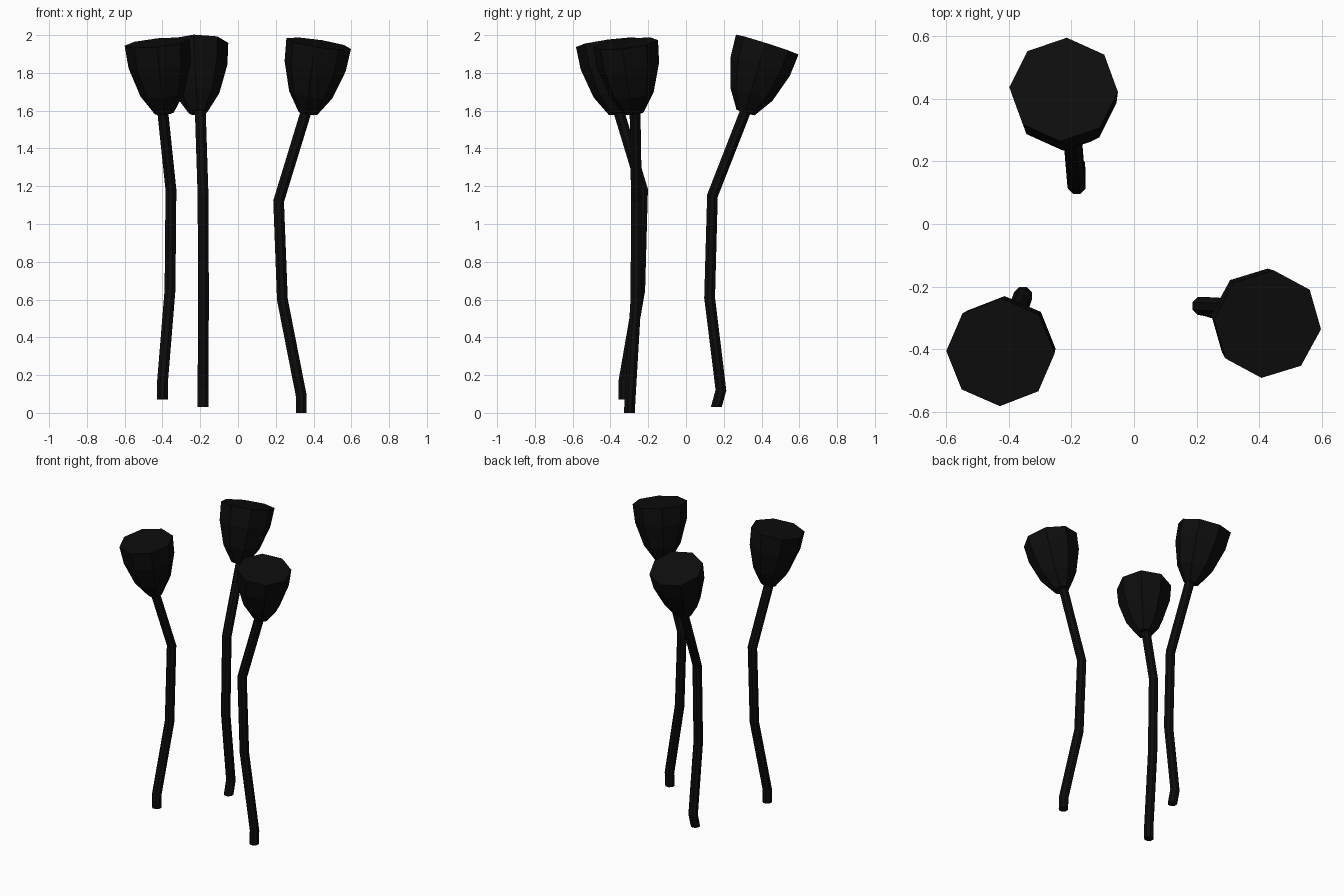
import bpy, bmesh
from math import sin, cos, radians, tau
from mathutils import Vector

if "Cube" in bpy.data.objects:
    bpy.data.objects.remove(bpy.data.objects["Cube"])

mat = bpy.data.materials.new("near_black")
mat.diffuse_color = (0.004, 0.004, 0.004, 1)
mat.use_nodes = True
mat.node_tree.nodes["Principled BSDF"].inputs["Base Color"].default_value = mat.diffuse_color


def loft(name, rings):
    """Skin rings given as (centre, axis, radius, phase) and cap both ends."""
    bm = bmesh.new()
    loops = []
    for centre, axis, r, phase in rings:
        q = Vector((0, 0, 1)).rotation_difference(axis)
        loops.append([bm.verts.new(centre + q @ Vector((r * cos(phase + i * tau / 8),
                                                         r * sin(phase + i * tau / 8), 0)))
                      for i in range(8)])
    for a, b in zip(loops, loops[1:]):
        for i in range(8):
            j = (i + 1) % 8
            bm.faces.new((a[i], a[j], b[j], b[i]))
    bm.faces.new(loops[0][::-1])
    bm.faces.new(loops[-1])
    me = bpy.data.meshes.new(name)
    bm.to_mesh(me)
    bm.free()
    me.materials.append(mat)
    ob = bpy.data.objects.new(name, me)
    bpy.context.collection.objects.link(ob)


def stem(name, path):
    pts = [Vector(p) for p in path]
    rings = []
    for i, p in enumerate(pts):
        if i == 0:
            axis = Vector((0, 0, 1))  # cut level at the foot
        else:
            nxt = pts[min(i + 1, len(pts) - 1)]
            axis = (p - pts[i - 1]).normalized()
            if nxt != p:
                axis = (axis + (nxt - p).normalized()).normalized()
        rings.append((p, axis, 0.031, tau / 16))
    loft(name, rings)


# pod profile: fraction along the axis, radius
POD = [(0, 0.05), (0.27, 0.117), (0.68, 0.165), (1, 0.174)]


def pod(name, bottom, top, phase):
    b, t = Vector(bottom), Vector(top)
    axis = (t - b).normalized()
    loft(name, [(b.lerp(t, f), axis, r, radians(phase)) for f, r in POD])


# right flower
stem("right_stem", [(0.335, -0.3, 0), (0.335, -0.295, 0.09), (0.235, -0.265, 0.6),
                    (0.215, -0.262, 1.12), (0.365, -0.27, 1.61)])
pod("right_pod", (0.37, -0.275, 1.585), (0.427, -0.32, 1.955), -6)

# back flower
stem("back_stem", [(-0.185, 0.16, 0.03), (-0.185, 0.185, 0.12), (-0.183, 0.125, 0.61),
                   (-0.185, 0.14, 1.15), (-0.2, 0.32, 1.61)])
pod("back_pod", (-0.212, 0.315, 1.59), (-0.225, 0.43, 1.95), -3)

# left flower
stem("left_stem", [(-0.4, -0.33, 0.07), (-0.4, -0.33, 0.16), (-0.36, -0.245, 0.65),
                   (-0.355, -0.23, 1.18), (-0.4, -0.36, 1.61)])
pod("left_pod", (-0.39, -0.36, 1.585), (-0.427, -0.41, 1.96), -1)
